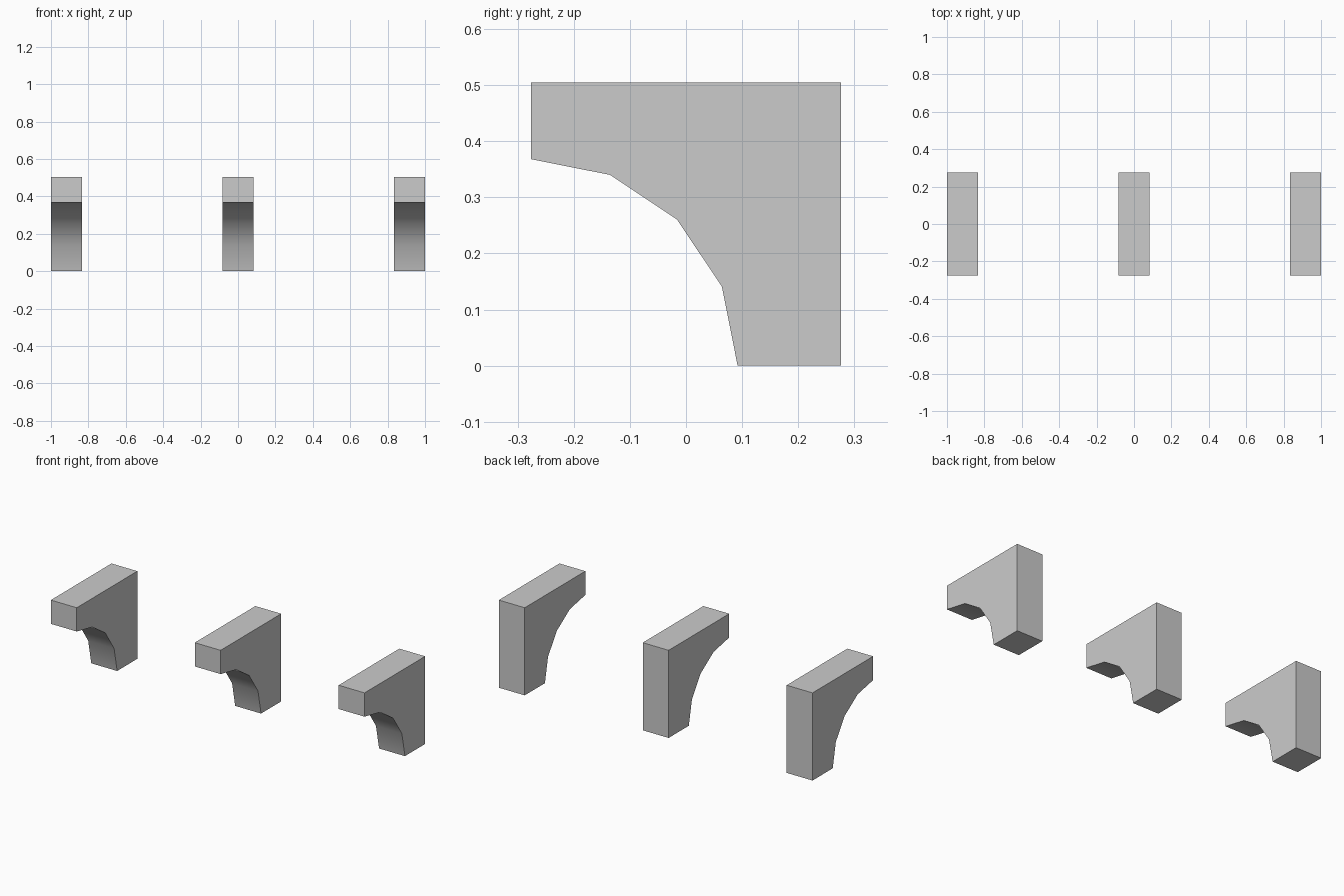
import bpy
import bmesh
from math import sin, cos, pi, radians

cube = bpy.data.objects.get("Cube")
if cube:
    bpy.data.objects.remove(cube, do_unlink=True)

WIDTH, DEPTH, HEIGHT = 0.165, 0.552, 0.505
RADIUS, SEGMENTS = 0.368, 4
FRONT, BACK = -DEPTH / 2, DEPTH / 2

stone = bpy.data.materials.new("light grey stone")
stone.use_nodes = True
stone.diffuse_color = (0.6, 0.6, 0.6, 1)
stone.node_tree.nodes["Principled BSDF"].inputs["Base Color"].default_value = (0.6, 0.6, 0.6, 1)

# Side profile: a block with a quarter-circle cove cut from its lower front
profile = [(BACK, 0), (BACK, HEIGHT), (FRONT, HEIGHT)]
for i in range(SEGMENTS + 1):
    angle = i / SEGMENTS * pi / 2
    profile.append((FRONT + RADIUS * sin(angle), RADIUS * cos(angle)))


def bracket(name, x):
    """Extrude the profile across the bracket's width."""
    bm = bmesh.new()
    side = bm.faces.new([bm.verts.new((-WIDTH / 2, y, z)) for y, z in profile])
    extruded = bmesh.ops.extrude_face_region(bm, geom=[side])["geom"]
    verts = [v for v in extruded if isinstance(v, bmesh.types.BMVert)]
    bmesh.ops.translate(bm, verts=verts, vec=(WIDTH, 0, 0))
    bmesh.ops.recalc_face_normals(bm, faces=bm.faces)
    mesh = bpy.data.meshes.new(name)
    bm.to_mesh(mesh)
    bm.free()
    mesh.materials.append(stone)
    obj = bpy.data.objects.new(name, mesh)
    obj.location.x = x
    bpy.context.collection.objects.link(obj)
    # Smooth cove, crisp block edges
    bpy.ops.object.select_all(action="DESELECT")
    obj.select_set(True)
    bpy.context.view_layer.objects.active = obj
    bpy.ops.object.shade_smooth_by_angle(angle=radians(30))


# Three evenly spaced brackets
offset = 1 - WIDTH / 2
for label, x in (("right", -offset), ("middle", 0), ("left", offset)):
    bracket(label + "_bracket", x)
